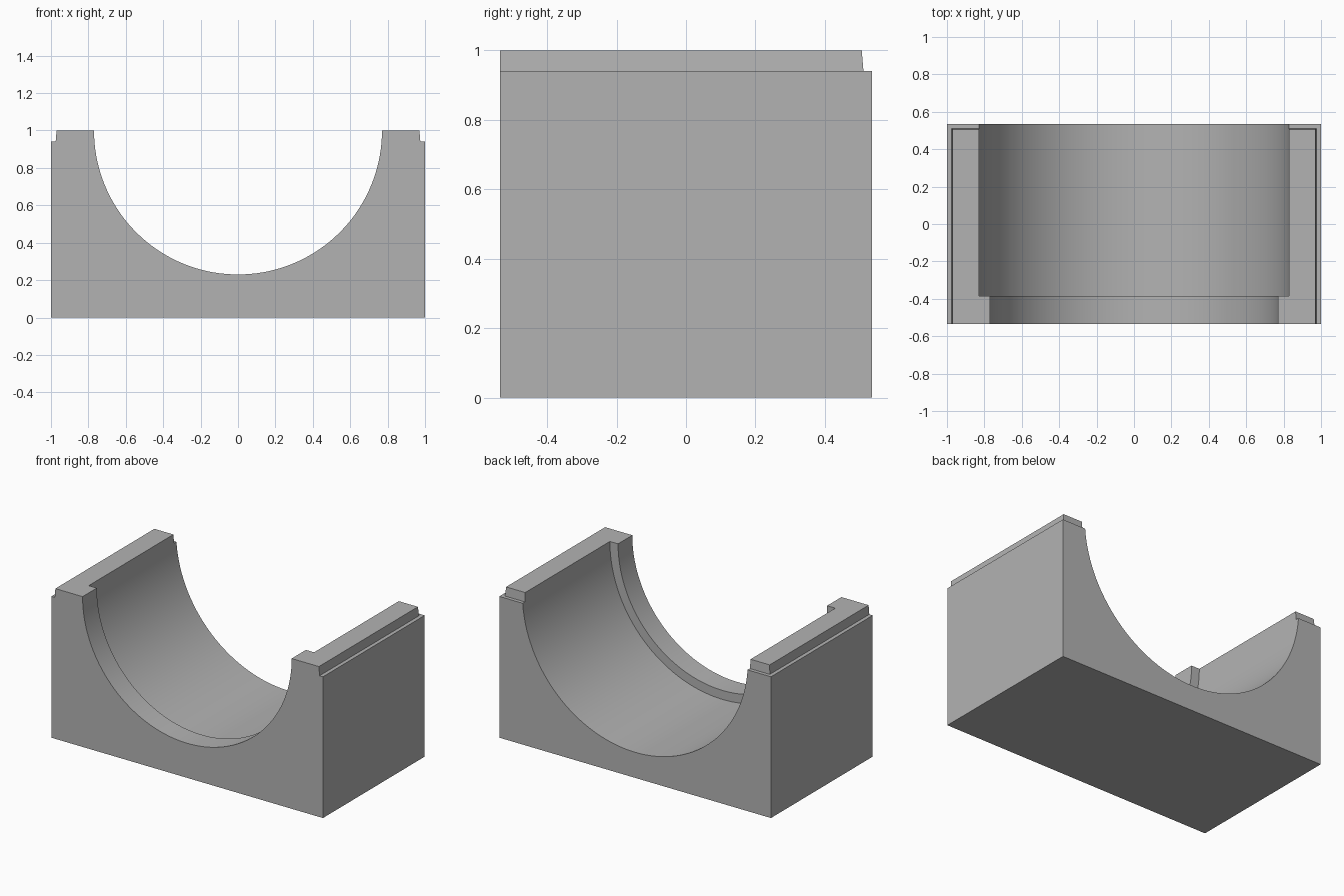
import bpy, bmesh, math
from mathutils import Matrix, Vector

if "Cube" in bpy.data.objects:
    bpy.data.objects.remove(bpy.data.objects["Cube"], do_unlink=True)

FRONT, BACK = -0.535, 0.535
STEP_Z, TOP_Z = 0.94, 1.0
SEGMENTS = 128

grey = bpy.data.materials.new("plain grey")
grey.use_nodes = True
colour = (0.45, 0.45, 0.45, 1)
grey.diffuse_color = colour
grey.node_tree.nodes["Principled BSDF"].inputs["Base Color"].default_value = colour


def add_object(name, bm):
    bmesh.ops.recalc_face_normals(bm, faces=bm.faces[:])
    mesh = bpy.data.meshes.new(name)
    bm.to_mesh(mesh)
    bm.free()
    mesh.materials.append(grey)
    obj = bpy.data.objects.new(name, mesh)
    bpy.context.collection.objects.link(obj)
    return obj


def extrude_top(bm, face, half_width, back, z):
    """Extrude the top face and fit the new one to the given outline."""
    geom = bmesh.ops.extrude_face_region(bm, geom=[face])["geom"]
    bmesh.ops.delete(bm, geom=[face], context="FACES_ONLY")
    for v in (g for g in geom if isinstance(g, bmesh.types.BMVert)):
        v.co = (math.copysign(half_width, v.co.x), back if v.co.y > 0 else -back - 0.3, z)
    return next(g for g in geom if isinstance(g, bmesh.types.BMFace))


# Block with a slightly tapered raised rim, built too long then trimmed flush at the front
bm = bmesh.new()
bmesh.ops.create_cube(bm, size=1)
for v in bm.verts:
    v.co = (v.co.x * 2, BACK if v.co.y > 0 else -BACK - 0.4, STEP_Z if v.co.z > 0 else 0)
top = max(bm.faces, key=lambda f: f.calc_center_median().z)
top = extrude_top(bm, top, 0.975, 0.511, STEP_Z)
top = extrude_top(bm, top, 0.97, 0.506, TOP_Z)
cut = bmesh.ops.bisect_plane(bm, geom=bm.verts[:] + bm.edges[:] + bm.faces[:],
                             plane_co=Vector((0, FRONT, 0)), plane_no=Vector((0, -1, 0)),
                             clear_outer=True)["geom_cut"]
bmesh.ops.contextual_create(bm, geom=[g for g in cut if isinstance(g, bmesh.types.BMEdge)])
block = add_object("saddle_block", bm)
bpy.context.view_layer.objects.active = block


def cut_bore(name, radius, y0, y1):
    """Cut a horizontal half-round bore centred on the top plane."""
    bm = bmesh.new()
    bmesh.ops.create_cone(bm, cap_ends=True, segments=SEGMENTS,
                          radius1=radius, radius2=radius, depth=y1 - y0)
    turn = Matrix.Rotation(math.pi / SEGMENTS, 4, "Z")
    place = Matrix.Translation((0, (y0 + y1) / 2, TOP_Z)) @ Matrix.Rotation(math.pi / 2, 4, "X")
    bmesh.ops.transform(bm, matrix=place @ turn, verts=bm.verts)
    cutter = add_object(name, bm)
    cutter.hide_render = True
    mod = block.modifiers.new(name, "BOOLEAN")
    mod.operation, mod.solver, mod.object = "DIFFERENCE", "EXACT", cutter
    bpy.ops.object.modifier_apply(modifier=mod.name)
    bpy.data.objects.remove(cutter, do_unlink=True)


# Main bore, then the narrower opening through the front lip
cut_bore("main_bore_cutter", 0.83, -0.385, BACK + 0.3)
cut_bore("lip_bore_cutter", 0.77, FRONT - 0.3, 0)

bpy.ops.object.select_all(action="DESELECT")
block.select_set(True)
bpy.ops.object.shade_smooth_by_angle(angle=math.radians(30))
